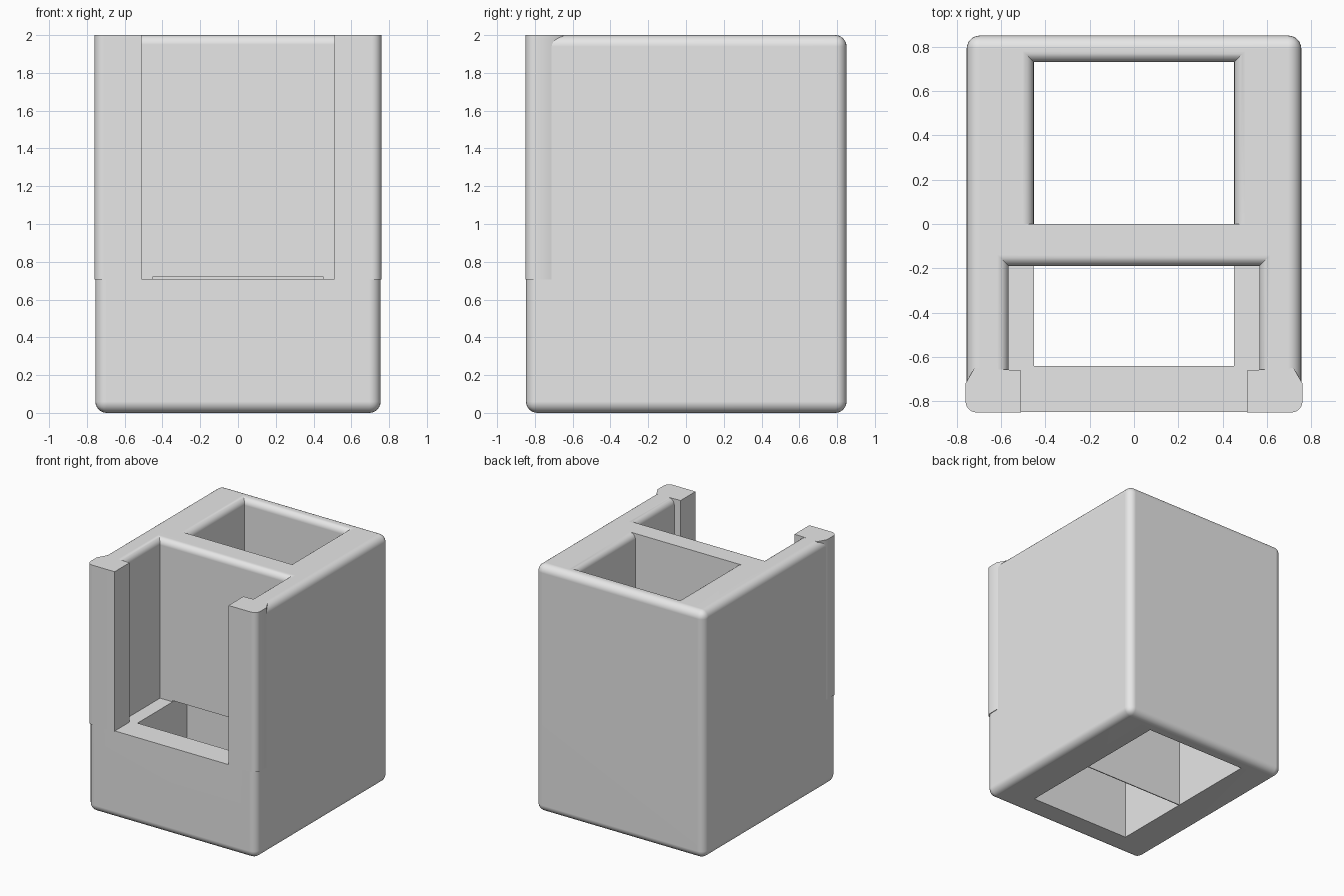
import bpy, bmesh, math

cube = bpy.data.objects.get("Cube")
if cube:
    bpy.data.objects.remove(cube, do_unlink=True)

TOP, LEDGE, RIM = 2.0, 0.71, 0.05

grey = bpy.data.materials.new("plain_grey")
grey.use_nodes = True
grey.diffuse_color = (0.8, 0.8, 0.8, 1)
grey.node_tree.nodes["Principled BSDF"].inputs["Base Color"].default_value = (0.8, 0.8, 0.8, 1)


def loft(name, rings):
    """Closed solid through a stack of matching point rings."""
    bm = bmesh.new()
    loops = [[bm.verts.new(p) for p in ring] for ring in rings]
    for low, high in zip(loops, loops[1:]):
        n = len(low)
        for i in range(n):
            j = (i + 1) % n
            bm.faces.new((low[i], low[j], high[j], high[i]))
    bm.faces.new(loops[0][::-1])
    bm.faces.new(loops[-1])
    bmesh.ops.recalc_face_normals(bm, faces=bm.faces[:])
    mesh = bpy.data.meshes.new(name)
    bm.to_mesh(mesh)
    bm.free()
    mesh.materials.append(grey)
    obj = bpy.data.objects.new(name, mesh)
    bpy.context.collection.objects.link(obj)
    return obj


def rect(half_x, y0, y1, z):
    return [(-half_x, y0, z), (half_x, y0, z), (half_x, y1, z), (-half_x, y1, z)]


def flared_cutter(name, half_x, y0, y1, z0, front=0, back=0):
    """Cutter that widens at the top to leave a rounded rim."""
    rings = [rect(half_x, y0, y1, z0)]
    steps = 6
    for i in range(steps + 1):
        t = math.pi / 2 * i / steps
        grow = RIM * (1 - math.cos(t))
        rings.append(rect(half_x + grow, y0 - front * grow, y1 + back * grow,
                          TOP - RIM + RIM * math.sin(t)))
    rings.append(rect(half_x + RIM, y0 - front * RIM, y1 + back * RIM, TOP + 0.1))
    return loft(name, rings)


def smooth(obj):
    bpy.ops.object.select_all(action='DESELECT')
    obj.select_set(True)
    bpy.context.view_layer.objects.active = obj
    bpy.ops.object.shade_smooth_by_angle()
    mod = obj.modifiers.new("even_normals", 'WEIGHTED_NORMAL')
    mod.keep_sharp = True


# Rounded outer housing
housing = loft("housing", [rect(0.755, -0.847, 0.85, z) for z in (0, TOP)])
bevel = housing.modifiers.new("rounded_edges", 'BEVEL')
bevel.width, bevel.segments = 0.06, 6

# Rear shaft, front pocket, and the lower opening under the pocket
cutters = [
    flared_cutter("rear_shaft_cutter", 0.452, 0.0, 0.73, -0.1, back=1),
    flared_cutter("front_pocket_cutter", 0.565, -1.0, -0.19, LEDGE, back=1),
    loft("lower_opening_cutter", [rect(0.452, -0.64, -0.008, z) for z in (-0.1, LEDGE + 0.01)]),
]
for cutter in cutters:
    cutter.hide_render = True
    mod = housing.modifiers.new(cutter.name, 'BOOLEAN')
    mod.operation, mod.solver, mod.object = 'DIFFERENCE', 'EXACT', cutter

# Bake the cuts and drop the helpers
graph = bpy.context.evaluated_depsgraph_get()
baked = bpy.data.meshes.new_from_object(housing.evaluated_get(graph))
housing.modifiers.clear()
housing.data = baked
for cutter in cutters:
    bpy.data.objects.remove(cutter, do_unlink=True)
smooth(housing)

# Square-topped corner posts that narrow the front opening
corner = []
for i in range(7):
    t = math.pi / 2 * i / 6
    corner.append((0.71 + 0.05 * math.sin(t), -0.80 - 0.05 * math.cos(t)))
outline = [(0.51, -0.85)] + corner + [(0.76, -0.72), (0.72, -0.65), (0.51, -0.66)]
posts = loft("front_posts", [[(x, y, z) for x, y in outline] for z in (LEDGE - 0.003, TOP)])
mirror = posts.modifiers.new("other_side", 'MIRROR')
mirror.use_clip = False
smooth(posts)
